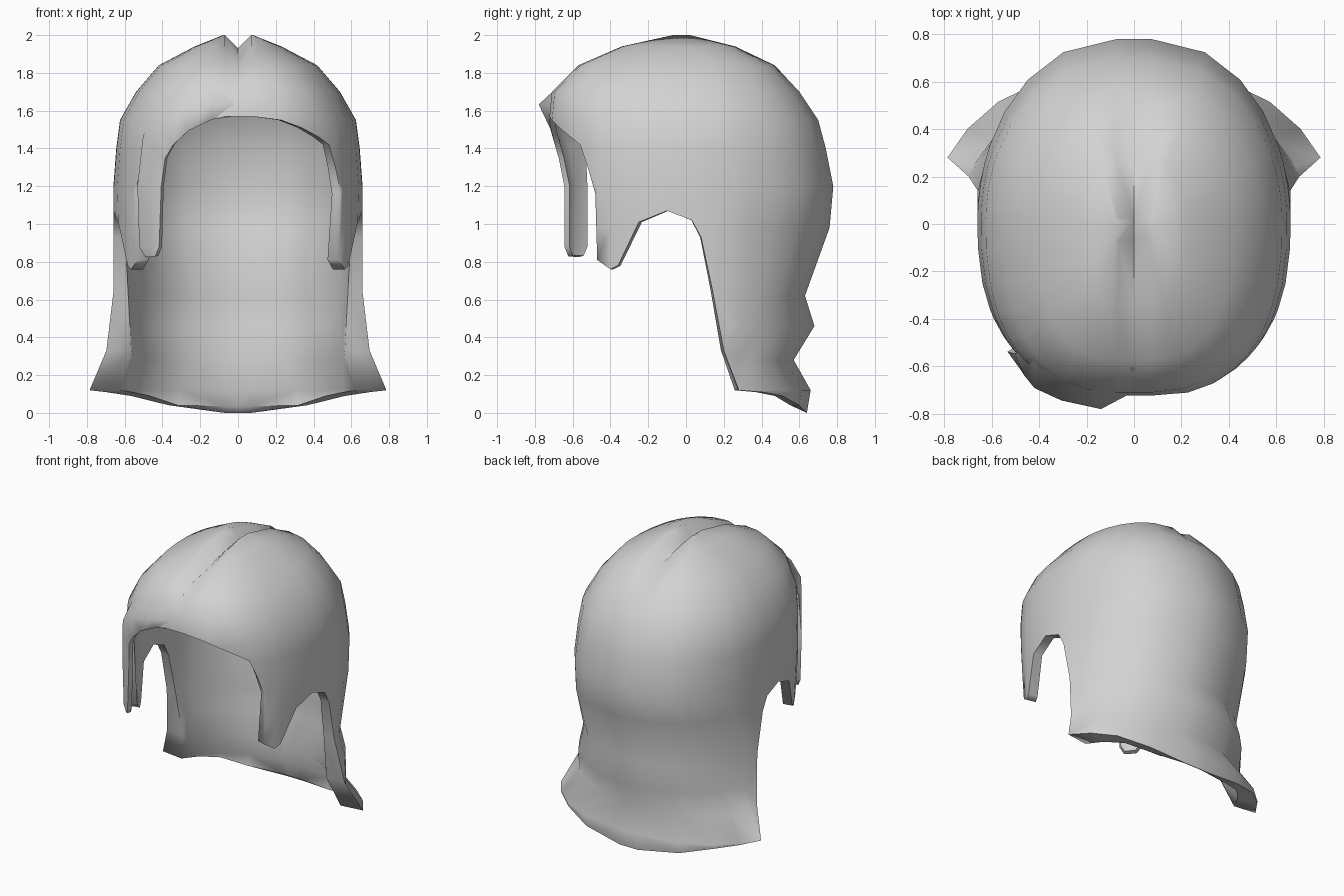
import bpy
import bmesh
import math

default_cube = bpy.data.objects.get("Cube")
if default_cube:
    bpy.data.objects.remove(default_cube, do_unlink=True)

# Single plain grey colour
grey = bpy.data.materials.new("plain_grey")
grey.use_nodes = True
GREY_VALUE = (0.65, 0.65, 0.65, 1)
grey.diffuse_color = GREY_VALUE
grey.node_tree.nodes["Principled BSDF"].inputs["Base Color"].default_value = GREY_VALUE

# Horizontal sections: height, half width, depth to the front, depth to the back
SECTIONS = [
    (0, .82, .7, .64), (.12, .855, .7, .66), (.28, .76, .7, .57),
    (.46, .71, .7, .68), (.62, .68, .7, .63), (.98, .66, .7, .76),
    (1.2, .66, .7, .78), (1.4, .645, .72, .74), (1.55, .625, .725, .70),
    (1.7, .54, .71, .6), (1.84, .42, .57, .47), (1.94, .23, .34, .26),
    (2, .08, .07, .02),
]

# Lower rim from the brow to the nape, as (y, z) seen from the side
RIM = [
    (-.71, 1.55), (-.67, 1.51), (-.61, 1.46), (-.56, 1.42), (-.52, 1.3),
    (-.48, 1.16), (-.47, .81), (-.4, .76), (-.36, .78), (-.25, 1.01),
    (-.1, 1.07), (.03, 1.02), (.08, .93), (.14, .65), (.2, .33),
    (.28, .12), (.4, .11), (.51, .09), (.6, .04),
]
BROW_HEIGHT = 1.57
RIDGE = 0.07
WALL = 0.045
LINING_BOTTOM = 0.035


def section(z):
    """Interpolate half width, front depth and back depth at a height."""
    for low, high in zip(SECTIONS, SECTIONS[1:]):
        if z <= high[0]:
            t = (z - low[0]) / (high[0] - low[0])
            return [a + (b - a) * t for a, b in zip(low[1:], high[1:])]
    return list(SECTIONS[-1][1:])


def shell_point(ratio, z, central=False, inner=False):
    """Point on the shell; ratio runs from -1 at the front to 1 at the back."""
    width, front, back = section(z)
    height = z
    if inner:
        # the lining flares less than the outside and thins at the cheek tips
        wall = WALL * 0.6 if ratio < -0.3 and z < 1 else WALL
        width = max(RIDGE, min(width - wall, max(0.6, 0.72 - 0.35 * z)))
        front = max(0.04, front - wall)
        back = max(0.01, min(back - wall, 0.59 + 0.15 * z))
        height = max(LINING_BOTTOM, z - WALL * max(0, z - 1.6) / 0.4)
    y = ratio * (front if ratio < 0 else back)
    if central:
        # the crown has a groove along its middle
        groove = RIDGE * min(1, max(0, (z - 1.78) / 0.18))
        return (0, y, height - groove)
    # the neck is rounder than the dome and the brow is squarer
    power = 2.4 if ratio < 0 else 1.85 if 0.2 < z < 0.7 else 2.05
    side = max(0, 1 - abs(ratio) ** power) ** (1 / power)
    x = RIDGE + (width - RIDGE) * side
    if ratio < 0:
        # cheek guards lean inward
        x -= 0.12 * max(0, 1.05 - z) * min(1, -ratio * 3)
    return (x, y, height)


def finish(name, bm, modifier_type, **settings):
    """Make the object, apply one modifier, then colour and smooth it."""
    mesh = bpy.data.meshes.new(name)
    bm.to_mesh(mesh)
    bm.free()
    mesh.materials.append(grey)
    obj = bpy.data.objects.new(name, mesh)
    bpy.context.collection.objects.link(obj)
    bpy.ops.object.select_all(action="DESELECT")
    bpy.context.view_layer.objects.active = obj
    obj.select_set(True)
    modifier = obj.modifiers.new("shape", modifier_type)
    for key, value in settings.items():
        setattr(modifier, key, value)
    bpy.ops.object.modifier_apply(modifier=modifier.name)
    bpy.ops.object.shade_smooth_by_angle(angle=math.radians(75))


def add_layer(bm, columns, inner):
    """Outer surface or lining of one half, clipped by the rim."""
    grid = []
    for ratio, rim_z, central in columns:
        made = {}
        column = []
        for level in SECTIONS:
            z = max(level[0], rim_z)
            if z not in made:
                made[z] = bm.verts.new(shell_point(ratio, z, central, inner))
            column.append(made[z])
        grid.append(column)
    faces = [[column[-1] for column in grid]]
    for left, right in zip(grid, grid[1:]):
        for j in range(len(SECTIONS) - 1):
            corners = [left[j], right[j], right[j + 1], left[j + 1]]
            corners = list(dict.fromkeys(corners))
            if len(corners) > 2:
                faces.append(corners)
    for corners in faces:
        bm.faces.new(corners[::-1] if inner else corners)
    return [column[0] for column in grid]


def build_shell():
    """Half shell with a lining, joined at the rim and mirrored."""
    columns = [(-1, BROW_HEIGHT, True), (-1, BROW_HEIGHT, False)]
    for y, z in RIM:
        width, front, back = section(z)
        columns.append((y / (front if y < 0 else back), z, False))
    columns += [(1, 0, False), (1, 0, True)]

    bm = bmesh.new()
    outside = add_layer(bm, columns, False)
    lining = add_layer(bm, columns, True)
    for i in range(len(columns) - 1):
        bm.faces.new([outside[i + 1], outside[i], lining[i], lining[i + 1]])
    finish("helmet_shell", bm, "MIRROR", use_clip=True)


def build_brow_flap():
    """Swelling brow on one side that runs down into a hanging strip."""
    # the upper edge sinks into the dome
    upper = []
    for ratio, z in [(-1, 1.78), (-.985, 1.78), (-.88, 1.75), (-.75, 1.65)]:
        x, y, z = shell_point(ratio, z, central=(ratio == -1))
        upper.append((-x * .95, y * .95, z))
    upper += [(-.49, -.54, 1.46), (-.52, -.53, 1.2),
              (-.51, -.53, .88), (-.48, -.55, .83)]
    middle = [(0, -.69, 1.63), (-.14, -.765, 1.63), (-.3, -.73, 1.59),
              (-.41, -.68, 1.52), (-.45, -.63, 1.42), (-.47, -.6, 1.2),
              (-.46, -.6, .88), (-.45, -.59, .83)]
    lower = [(0, -.69, 1.58), (-.14, -.71, 1.56), (-.26, -.7, 1.5),
             (-.34, -.68, 1.42), (-.38, -.66, 1.35), (-.4, -.63, 1.2),
             (-.41, -.63, .88), (-.43, -.61, .83)]
    bm = bmesh.new()
    rows = [[bm.verts.new(p) for p in row] for row in (upper, middle, lower)]
    for top, bottom in zip(rows, rows[1:]):
        for i in range(len(top) - 1):
            bm.faces.new([top[i], bottom[i], bottom[i + 1], top[i + 1]])
    finish("brow_flap", bm, "SOLIDIFY", thickness=0.03, offset=0)


build_shell()
build_brow_flap()
